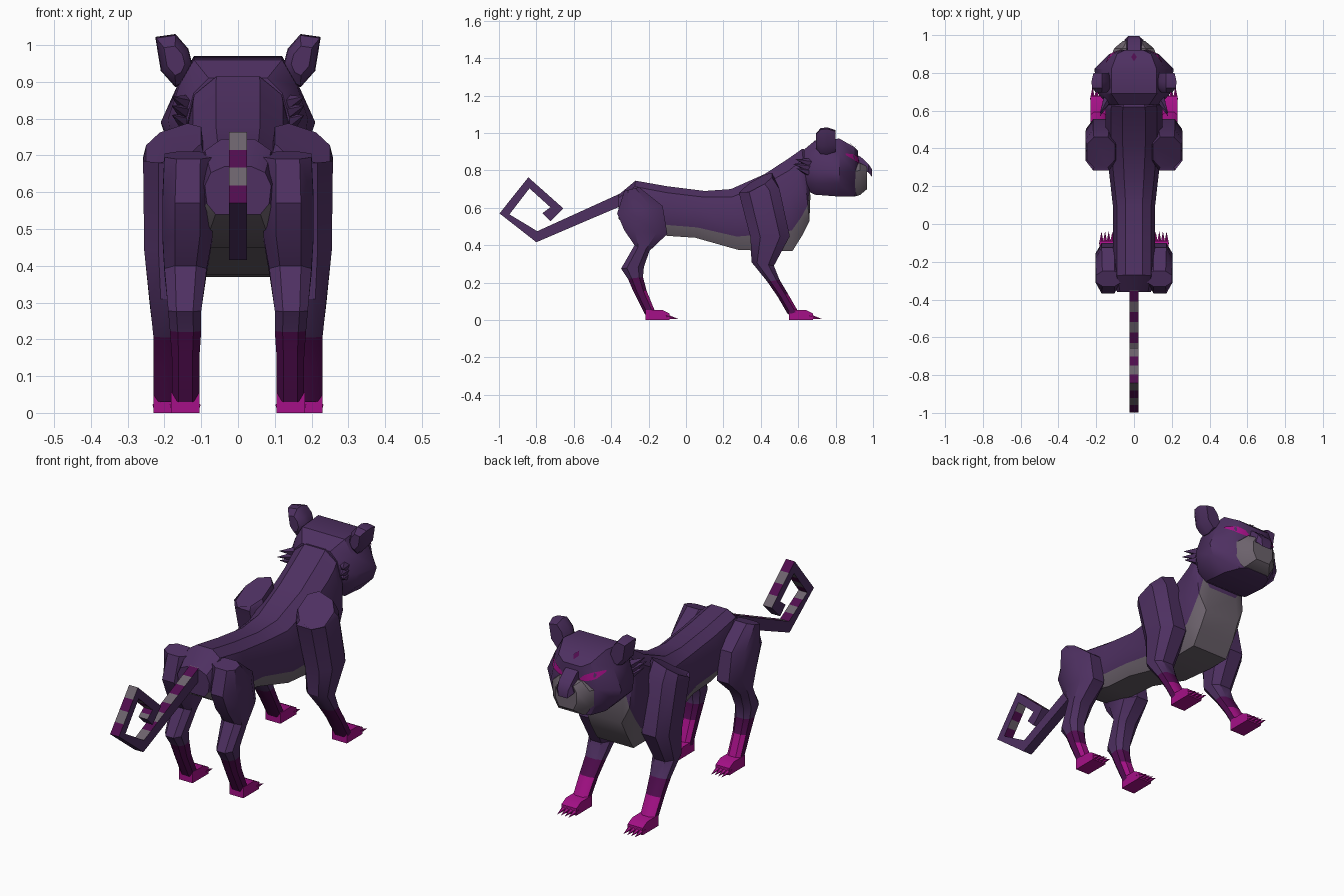
import bpy, bmesh, math
from mathutils import Vector
from mathutils.bvhtree import BVHTree

cube = bpy.data.objects.get("Cube")
if cube:
    bpy.data.objects.remove(cube, do_unlink=True)


def linear(rgb):
    return tuple(((c / 255 + 0.055) / 1.055) ** 2.4 for c in rgb) + (1.0,)


def material(name, rgb):
    mat = bpy.data.materials.new(name)
    mat.use_nodes = True
    mat.diffuse_color = linear(rgb)
    mat.node_tree.nodes["Principled BSDF"].inputs["Base Color"].default_value = linear(rgb)
    return mat


MATS = [material("purple fur", (78, 48, 97)), material("grey fur", (108, 98, 108)),
        material("plum fur", (80, 12, 78)), material("bright magenta", (165, 16, 135))]
PURPLE, GREY, PLUM, PINK = range(4)


def finish(name, bm, rule, angle=35):
    """Turn a bmesh into an object; rule is a colour or a function of a face."""
    bmesh.ops.recalc_face_normals(bm, faces=bm.faces)
    bm.normal_update()
    for face in bm.faces:
        face.material_index = rule(face) if callable(rule) else rule
    mesh = bpy.data.meshes.new(name)
    bm.to_mesh(mesh)
    bm.free()
    for mat in MATS:
        mesh.materials.append(mat)
    ob = bpy.data.objects.new(name, mesh)
    bpy.context.collection.objects.link(ob)
    bpy.ops.object.select_all(action="DESELECT")
    ob.select_set(True)
    bpy.context.view_layer.objects.active = ob
    bpy.ops.object.shade_smooth_by_angle(angle=math.radians(angle))
    return ob


def loft(name, rings, rule, angle=35, colour_at=None):
    """Skin rings of points; colour_at(ring, side) can colour the side faces."""
    bm = bmesh.new()
    rows = [[bm.verts.new(p) for p in ring] for ring in rings]
    n = len(rows[0])
    colours = {}
    for i in range(len(rows) - 1):
        for k in range(n):
            j = (k + 1) % n
            face = bm.faces.new((rows[i][k], rows[i][j], rows[i + 1][j], rows[i + 1][k]))
            if colour_at:
                colours[face] = colour_at(i, k)
    bm.faces.new(rows[0])
    bm.faces.new(rows[-1])
    if colour_at:
        return finish(name, bm, lambda f: colours.get(f, rule), angle)
    return finish(name, bm, rule, angle)


def mirrored(half):
    """Close a half outline of (x, z) pairs, listed top to bottom."""
    return half + [(-x, z) for x, z in reversed(half)]


# Torso: slices given by top (y, z), bottom (y, z) and half width
torso = [((-.36, .67), (-.36, .54), .09), ((-.27, .745), (-.3, .5), .11),
         ((-.1, .715), (-.1, .45), .11), ((.1, .69), (.05, .44), .11),
         ((.24, .70), (.28, .375), .13), ((.42, .78), (.45, .37), .15),
         ((.55, .865), (.57, .37), .15), ((.60, .90), (.62, .45), .15),
         ((.62, .915), (.66, .53), .145), ((.65, .91), (.665, .66), .12)]
section = mirrored([(.4, 1), (.82, .87), (1, .6), (.94, .22), (.68, 0)])


def torso_ring(top, bottom, width):
    t, b = Vector((0, *top)), Vector((0, *bottom))
    return [b.lerp(t, h) + Vector((u * width, 0, 0)) for u, h in section]


loft("torso", [torso_ring(*s) for s in torso], PURPLE,
     colour_at=lambda i, k: GREY if k in (3, 4, 5) else PURPLE)

# Head: half outlines at successive y
skull = {.63: [(.08, .91), (.12, .87), (.14, .80), (.12, .73), (.08, .70)],
         .69: [(.12, .96), (.16, .89), (.19, .80), (.18, .73), (.12, .67)],
         .82: [(.12, .97), (.165, .89), (.21, .79), (.19, .73), (.12, .66)],
         .90: [(.09, .925), (.115, .875), (.13, .80), (.12, .72), (.09, .66)],
         .92: [(.05, .905), (.06, .87), (.07, .80), (.07, .72), (.06, .665)]}
head = loft("head", [[(x, y, z) for x, z in mirrored(h)] for y, h in skull.items()], PURPLE)

muzzle = {.87: [(.08, .83), (.128, .79), (.125, .71), (.08, .66)],
          .93: [(.06, .84), (.105, .80), (.10, .72), (.07, .668)],
          .968: [(.04, .82), (.06, .79), (.06, .74), (.04, .70)]}
loft("muzzle", [[(x, y, z) for x, z in mirrored(h)] for y, h in muzzle.items()], GREY)

nose = {.89: [(.035, .895), (.04, .82)], .935: [(.035, .872), (.045, .80)],
        .975: [(.035, .835), (.05, .79)], .995: [(.03, .805), (.025, .765)]}
loft("nose", [[(x, y, z) for x, z in mirrored(h)] for y, h in nose.items()], PURPLE)

# Painted plates laid on the face, given as columns of (x, low z, high z)
surface = BVHTree.FromObject(head, bpy.context.evaluated_depsgraph_get())


def plate(name, columns, mat):
    bm = bmesh.new()
    rows = []
    for x, low, high in columns:
        pair = []
        for z in (low, high):
            hit, normal, _, _ = surface.ray_cast(Vector((x, 2, z)), Vector((0, -1, 0)))
            pair.append(bm.verts.new(hit + normal * .005))
        rows.append(pair)
    for a, b in zip(rows, rows[1:]):
        bm.faces.new((a[0], b[0], b[1], a[1]))
    finish(name, bm, mat)


plate("forehead_spot", [(-.014, .934, .936), (0, .922, .948), (.014, .934, .936)], PLUM)


def leg_ring(back, front, inner, outer, side, drop=0):
    """Chamfered box slice of a leg, from its back to its front edge."""
    b, f = Vector((0, *back)), Vector((0, *front))
    ring = []
    for u, v in ((0, .25), (.25, 0), (.75, 0), (1, .25), (1, .75), (.75, 1), (.25, 1), (0, .75)):
        p = b.lerp(f, v)
        ring.append((side * (inner + (outer - inner) * u), p.y, p.z - drop * u))
    return ring


def leg_colour(first_plum):
    def rule(i, k):
        if i < first_plum:
            return PURPLE
        return PINK if i > first_plum and k in (4, 5, 6) else PLUM
    return rule


def cone(name, base, tip, radius, mat, sides=5):
    base, tip = Vector(base), Vector(tip)
    bm = bmesh.new()
    bmesh.ops.create_cone(bm, cap_ends=True, segments=sides, radius1=radius, radius2=0,
                          depth=(tip - base).length)
    bm.transform((tip - base).to_track_quat("Z", "Y").to_matrix().to_4x4())
    bmesh.ops.translate(bm, verts=bm.verts, vec=(base + tip) / 2)
    finish(name, bm, mat)


front_leg = [((.30, .71), (.46, .80), .10, .25, .05), ((.283, .68), (.50, .70), .09, .258),
             ((.345, .44), (.555, .448), .10, .255), ((.35, .31), (.47, .29), .12, .24),
             ((.435, .205), (.50, .215), .135, .23), ((.49, .125), (.545, .14), .145, .23),
             ((.545, .03), (.60, .045), .15, .23)]
hind_leg = [((-.33, .69), (-.25, .71), .07, .2), ((-.368, .57), (-.125, .61), .07, .205),
            ((-.33, .48), (-.10, .46), .07, .205), ((-.275, .40), (-.195, .37), .085, .2),
            ((-.347, .275), (-.225, .285), .10, .19), ((-.31, .22), (-.23, .23), .10, .185),
            ((-.28, .15), (-.21, .155), .105, .18), ((-.22, .03), (-.165, .045), .105, .18)]

for side, label in ((1, "left"), (-1, "right")):
    # Legs, paws and claws
    for kind, stations, heel, inner, outer in (("front", front_leg, .55, .145, .23),
                                               ("hind", hind_leg, -.217, .105, .182)):
        rings = [leg_ring(*s[:4], side, *s[4:]) for s in stations]
        loft(f"{label}_{kind}_leg", rings, PURPLE, colour_at=leg_colour(len(rings) - 3))
        paw = [(heel, .055), (heel + .09, .055), (heel + .128, .035), (heel + .128, 0), (heel, 0)]
        loft(f"{label}_{kind}_paw", [[(side * x, y, z) for y, z in paw] for x in (inner, outer)], PINK)
        for c in range(4):
            x = side * (inner + (outer - inner) * (c + .5) / 4)
            cone(f"{label}_{kind}_claw", (x, heel + .11, .018), (x, heel + .178, .005), .014, PINK)

    # Ears: a rounded plate with a thinner rim
    ear = [(.225, 1.022), (.17, 1.03), (.135, .99), (.122, .94), (.14, .90), (.17, .885), (.21, .93)]
    layers = ((.695, .55), (.72, .95), (.755, 1), (.80, .8))
    loft(f"{label}_ear", [[(side * (.172 + (x - .172) * s), y, .957 + (z - .957) * s)
                           for x, z in ear] for y, s in layers], PURPLE)

    # Eyes
    plate(f"{label}_eye", [(side * x, low, high) for x, low, high in (
        (.047, .838, .846), (.068, .838, .868), (.1, .845, .882),
        (.122, .856, .886), (.145, .88, .888))], PINK)

    # Cheek tufts
    for z, reach in ((.84, .025), (.815, .04), (.79, .02)):
        cone(f"{label}_cheek_tuft", (side * .14, .66, z), (side * .18, .61 - reach, z + .02), .025, PURPLE)

# Tail: squared spiral, each corner an outer and an inner (y, z)
corners = [((-.30, .63), (-.30, .70)), ((-.80, .416), (-.795, .475)), ((-.997, .57), (-.944, .565)),
           ((-.843, .763), (-.837, .704)), ((-.656, .597), (-.725, .603)), ((-.725, .528), (-.768, .571))]
tail, bands = [], []
for (o1, i1), (o2, i2) in zip(corners, corners[1:]):
    steps = max(2, round((Vector(o2) - Vector(o1)).length / .06))
    for s in range(steps):
        tail.append((Vector(o1).lerp(Vector(o2), s / steps), Vector(i1).lerp(Vector(i2), s / steps)))
        bands.append(o2[1] > .58)
tail.append(tuple(Vector(p) for p in corners[-1]))


def tail_colour(i, k):
    # Inner face is banded throughout, outer face only on the raised coil
    if k == 2 or (k == 0 and bands[i]):
        return PLUM if i % 2 else GREY
    return PURPLE


loft("tail", [[(-.025, *o), (.025, *o), (.025, *n), (-.025, *n)] for o, n in tail],
     PURPLE, colour_at=tail_colour)
